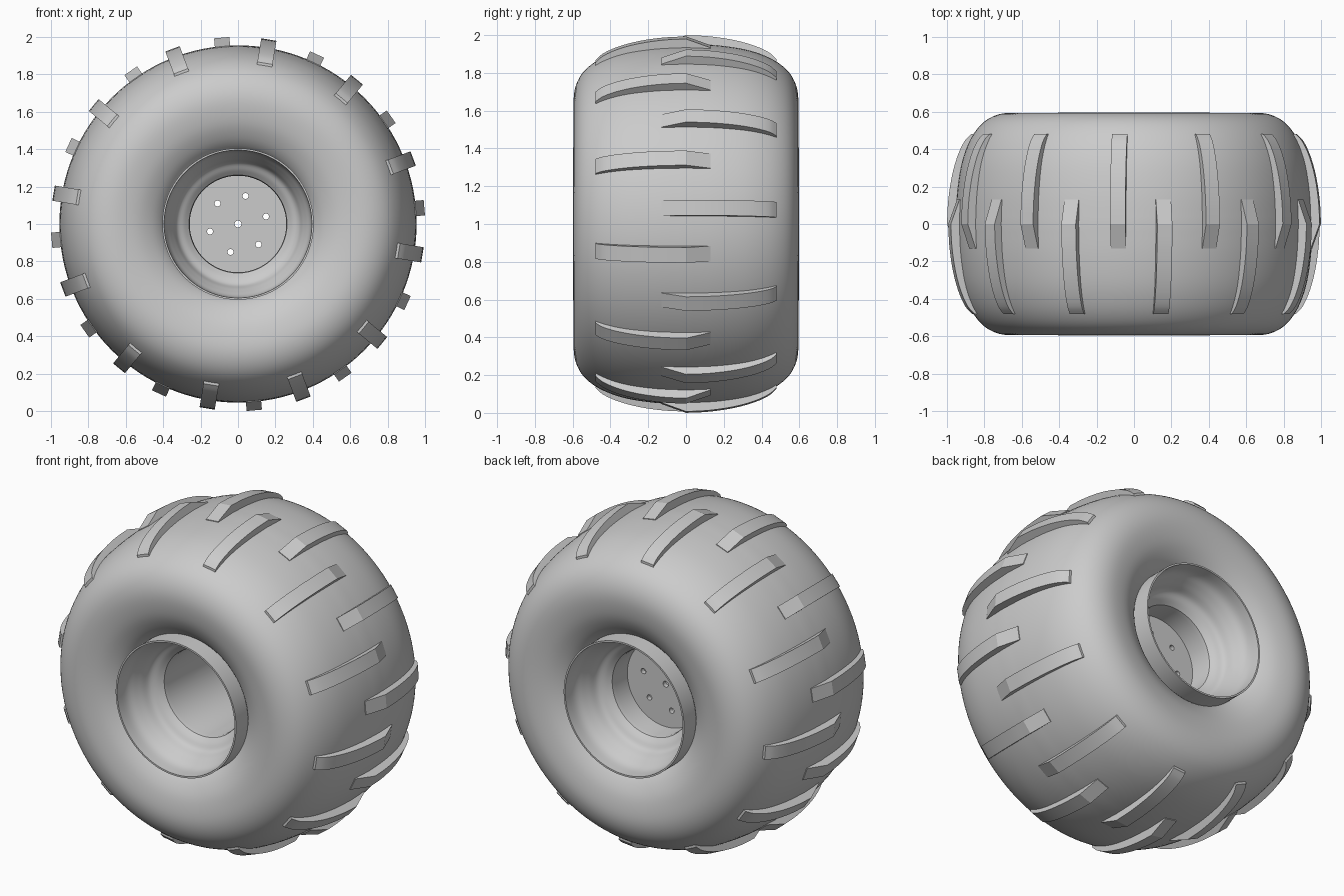
import bpy, bmesh
from math import radians, pi, sin, cos
from mathutils import Matrix, Vector

if "Cube" in bpy.data.objects:
    bpy.data.objects.remove(bpy.data.objects["Cube"])

CENTRE = Vector((0, 0, 1))


def spline(pts, steps=4):
    """Catmull-Rom curve through 2D points."""
    p = [Vector(q) for q in pts]
    p = [2 * p[0] - p[1]] + p + [2 * p[-1] - p[-2]]
    out = []
    for a, b, c, d in zip(p, p[1:], p[2:], p[3:]):
        for i in range(steps):
            t = i / steps
            out.append(0.5 * (2 * b + (c - a) * t + (2 * a - 5 * b + 4 * c - d) * t * t
                              + (3 * b - a - 3 * c + d) * t ** 3))
    return out + [p[-2]]


def finish(bm, name):
    bmesh.ops.recalc_face_normals(bm, faces=bm.faces)
    mesh = bpy.data.meshes.new(name)
    bm.to_mesh(mesh)
    bm.free()
    ob = bpy.data.objects.new(name, mesh)
    ob.location = CENTRE
    bpy.context.collection.objects.link(ob)
    return ob


def select(ob):
    bpy.ops.object.select_all(action='DESELECT')
    ob.select_set(True)
    bpy.context.view_layer.objects.active = ob


def smooth(ob, angle=35):
    select(ob)
    bpy.ops.object.shade_smooth_by_angle(angle=radians(angle))


def lathe(name, half, segments=128):
    """Spin a closed (radius, y) loop, mirrored about y = 0, round the y axis."""
    loop = list(half) + [(r, -y) for r, y in reversed(half) if abs(y) > 1e-5]
    bm = bmesh.new()
    rings = []
    for i in range(segments):
        a = 2 * pi * i / segments
        rings.append([bm.verts.new((r * cos(a), y, r * sin(a))) for r, y in loop])
    for i, ring in enumerate(rings):
        nxt = rings[(i + 1) % segments]
        for j in range(len(loop)):
            k = (j + 1) % len(loop)
            bm.faces.new((ring[j], ring[k], nxt[k], nxt[j]))
    ob = finish(bm, name)
    smooth(ob)
    return ob


# Balloon tyre, sidewalls tucking in to the rim
tyre = spline([(0.39, 0.45), (0.41, 0.49), (0.46, 0.535), (0.54, 0.575), (0.64, 0.594),
               (0.72, 0.587), (0.79, 0.555), (0.845, 0.50), (0.89, 0.42),
               (0.925, 0.31), (0.947, 0.16), (0.955, 0.0)])
lathe("tyre", [tuple(p) for p in tyre])

# Deep stepped wheel rim
funnel = spline([(0.395, 0.597), (0.388, 0.52), (0.365, 0.47), (0.345, 0.43),
                 (0.325, 0.385), (0.29, 0.36), (0.262, 0.335)])
lathe("rim", [(0.405, 0.597)] + [tuple(p) for p in funnel] + [(0.258, 0.31)])

# Hub disc, set towards the back, with lug holes and a centre hole
Y_AXIS = Matrix.Rotation(pi / 2, 4, 'X')


def add_cylinder(bm, radius, depth, x, y, z, segments):
    bmesh.ops.create_cone(bm, cap_ends=True, segments=segments, radius1=radius, radius2=radius,
                          depth=depth, matrix=Matrix.Translation((x, y, z)) @ Y_AXIS)


bm = bmesh.new()
add_cylinder(bm, 0.262, 0.03, 0, 0.18, 0, 96)
disc = finish(bm, "hub_disc")

bm = bmesh.new()
add_cylinder(bm, 0.018, 0.2, 0, 0.18, 0, 24)
for i in range(6):
    a = radians(15 + 60 * i)
    add_cylinder(bm, 0.016, 0.2, 0.155 * cos(a), 0.18, 0.155 * sin(a), 24)
cutter = finish(bm, "hole_cutter")
cutter.hide_render = True
mod = disc.modifiers.new("holes", 'BOOLEAN')
mod.operation = 'DIFFERENCE'
mod.solver = 'EXACT'
mod.object = cutter
select(disc)
bpy.ops.object.modifier_apply(modifier=mod.name)
bpy.data.objects.remove(cutter)
smooth(disc)

# Tread bar: a (y, radius) side profile given width along x
outer = spline([(0.0, 1.0), (0.12, 0.994), (0.25, 0.975), (0.36, 0.945), (0.44, 0.908), (0.48, 0.872)], 3)
side = [(-0.13, 0.90), (-0.13, 0.953)] + [tuple(p) for p in outer] + [(0.48, 0.83), (0.3, 0.87)]
bm = bmesh.new()
face = bm.faces.new([bm.verts.new((-0.041, y, r)) for y, r in side])
ext = bmesh.ops.extrude_face_region(bm, geom=[face])
bmesh.ops.translate(bm, vec=(0.082, 0, 0),
                    verts=[v for v in ext["geom"] if isinstance(v, bmesh.types.BMVert)])
bar = finish(bm, "tread_bar")
smooth(bar, 15)

# Two staggered rows of twelve bars
for row, start, turn in (("back", 5, 0), ("front", 20.5, pi)):
    for i in range(12):
        ob = bpy.data.objects.new(f"{row}_tread_bar_{i + 1}", bar.data)
        bpy.context.collection.objects.link(ob)
        ob.matrix_world = (Matrix.Translation(CENTRE)
                           @ Matrix.Rotation(radians(90 - start - 30 * i), 4, 'Y')
                           @ Matrix.Rotation(turn, 4, 'Z'))
bpy.data.objects.remove(bar)
